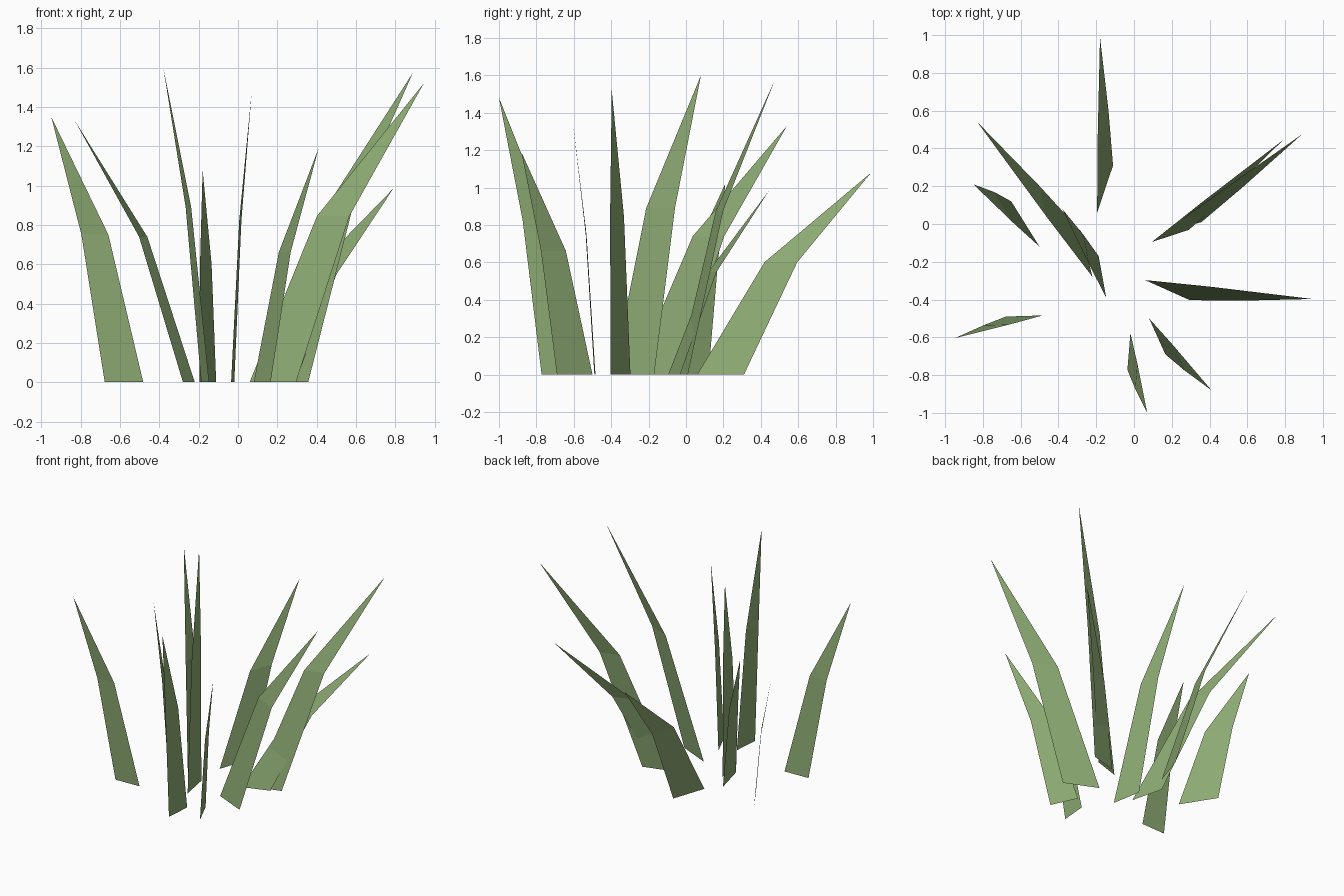
import bpy
import bmesh
from mathutils import Vector

cube = bpy.data.objects.get("Cube")
if cube:
    bpy.data.objects.remove(cube, do_unlink=True)

# One leaf green for every blade
leaf_green = bpy.data.materials.new("leaf_green")
leaf_green.use_nodes = True
colour = (0.27, 0.41, 0.175, 1.0)
leaf_green.diffuse_color = colour
shader = next(n for n in leaf_green.node_tree.nodes if n.type == "BSDF_PRINCIPLED")
shader.inputs["Base Color"].default_value = colour

# Every blade bends at the same share of its height, lean and width
BEND_HEIGHT = 0.556
BEND_LEAN = 0.4
BEND_WIDTH = 0.7


def make_blade(name, root, edge, tip):
    """Flat blade: a tapering lower strip and a pointed upper triangle.
    root is the base centre, edge runs from it to one base corner."""
    root = Vector((*root, 0))
    edge = Vector((*edge, 0))
    tip = Vector(tip)
    bend = root.lerp(tip, BEND_LEAN)
    bend.z = tip.z * BEND_HEIGHT

    bm = bmesh.new()
    base_a = bm.verts.new(root - edge)
    base_b = bm.verts.new(root + edge)
    bend_a = bm.verts.new(bend - edge * BEND_WIDTH)
    bend_b = bm.verts.new(bend + edge * BEND_WIDTH)
    point = bm.verts.new(tip)
    bm.faces.new((base_a, base_b, bend_b, bend_a))
    bm.faces.new((bend_a, bend_b, point))

    mesh = bpy.data.meshes.new(name)
    bm.to_mesh(mesh)
    bm.free()
    mesh.materials.append(leaf_green)
    blade = bpy.data.objects.new(name, mesh)
    bpy.context.collection.objects.link(blade)
    return blade


# Blades fan outward around the clump: root, half width, tip
make_blade("back_blade", (-0.153, 0.185), (0.042, 0.125), (-0.18, 0.99, 1.08))
make_blade("back_right_long_blade", (-0.25, -0.16), (-0.03, 0.12), (-0.83, 0.54, 1.33))
make_blade("tall_centre_blade", (-0.167, -0.28), (-0.02, 0.11), (-0.38, 0.08, 1.6))
make_blade("right_short_blade", (-0.575, 0), (-0.075, 0.12), (-0.85, 0.21, 1.02))
make_blade("right_front_blade", (-0.58, -0.487), (0.098, 0.003), (-0.95, -0.605, 1.35))
make_blade("front_blade", (-0.027, -0.675), (-0.008, -0.097), (0.07, -1, 1.48))
make_blade("front_left_blade", (0.123, -0.595), (0.043, -0.095), (0.41, -0.88, 1.19))
make_blade("left_blade", (0.177, -0.35), (0.118, -0.053), (0.945, -0.397, 1.52))
make_blade("back_left_tall_blade", (0.257, -0.018), (0.1, 0.028), (0.89, 0.475, 1.575))
make_blade("back_left_short_blade", (0.193, -0.063), (0.098, 0.032), (0.79, 0.445, 0.985))
